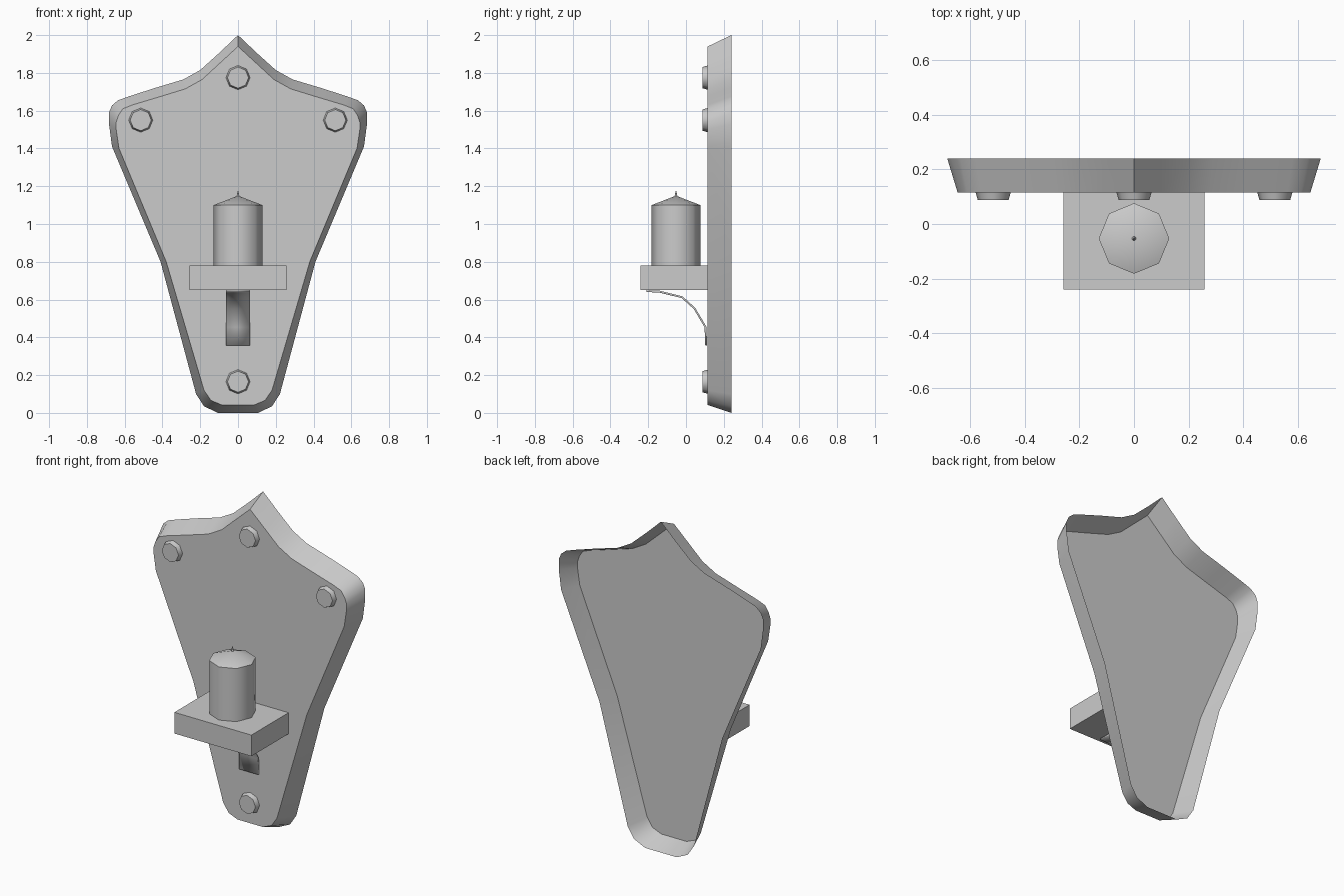
import bpy
import bmesh
import math
from mathutils import Matrix, Vector

cube = bpy.data.objects.get("Cube")
if cube:
    bpy.data.objects.remove(cube, do_unlink=True)

grey = bpy.data.materials.new("light_grey")
grey.use_nodes = True
colour = (0.6, 0.6, 0.6, 1)
grey.diffuse_color = colour
grey.node_tree.nodes["Principled BSDF"].inputs["Base Color"].default_value = colour

FRONT, BACK = 0.115, 0.24


def finish(name, bm):
    mesh = bpy.data.meshes.new(name)
    bm.to_mesh(mesh)
    bm.free()
    mesh.materials.append(grey)
    obj = bpy.data.objects.new(name, mesh)
    bpy.context.collection.objects.link(obj)
    bpy.ops.object.select_all(action='DESELECT')
    obj.select_set(True)
    bpy.context.view_layer.objects.active = obj
    bpy.ops.object.shade_smooth_by_angle(angle=math.radians(50))
    return obj


def frustum(bm, r1, r2, depth, matrix):
    # eight-sided solid whose base sits at the matrix origin
    bmesh.ops.create_cone(bm, cap_ends=True, segments=8, radius1=r1, radius2=r2,
                          depth=depth,
                          matrix=matrix @ Matrix.Translation((0, 0, depth / 2)))


# Wall plate: a shield-shaped shell, flared toward its open back
rim = [(0, 2), (.10, 1.905), (.20, 1.815), (.29, 1.765), (.44, 1.72), (.58, 1.675),
       (.635, 1.655), (.667, 1.628), (.683, 1.59), (.683, 1.53), (.667, 1.41),
       (.41, .80), (.222, .10), (.18, .035), (.106, 0)]
face = [(0, 1.94), (.10, 1.848), (.19, 1.765), (.28, 1.715), (.42, 1.672), (.56, 1.63),
        (.61, 1.61), (.633, 1.575), (.645, 1.54), (.645, 1.50), (.63, 1.40),
        (.38, .80), (.18, .12), (.143, .066), (.085, .042)]


def mirrored(half):
    return half + [(-x, z) for x, z in reversed(half[1:])]


bm = bmesh.new()
front = [bm.verts.new((x, FRONT, z)) for x, z in mirrored(face)]
back = [bm.verts.new((x, BACK, z)) for x, z in mirrored(rim)]
bm.faces.new(front[::-1])
for i in range(len(front)):
    j = (i + 1) % len(front)
    bm.faces.new((front[i], front[j], back[j], back[i]))
finish("wall_plate", bm)

# Bolt heads
bolts = {"top": (0, 1.775), "bottom": (0, .165), "left": (.515, 1.55), "right": (-.515, 1.55)}
for side, (x, z) in bolts.items():
    bm = bmesh.new()
    frustum(bm, .064, .056, .028,
            Matrix.Translation((x, FRONT, z)) @ Matrix.Rotation(math.pi / 2, 4, 'X'))
    finish(side + "_bolt", bm)

# Shelf
bm = bmesh.new()
bmesh.ops.create_cube(bm, size=1, matrix=Matrix.Translation((0, (FRONT - .24) / 2, .715))
                      @ Matrix.Diagonal((.515, FRONT + .24, .128, 1)))
finish("shelf", bm)

# Candle with a shallow conical top, and its wick
axis = Matrix.Translation((0, -.053, 0))
bm = bmesh.new()
frustum(bm, .129, .129, .325, axis @ Matrix.Translation((0, 0, .775)))
top = max(bm.faces, key=lambda f: f.calc_center_median().z)
bmesh.ops.poke(bm, faces=[top], offset=0)
max(bm.verts, key=lambda v: (v.co.z > 1.09) - (v.co.xy - Vector((0, -.053))).length).co.z = 1.15
finish("candle", bm)

bm = bmesh.new()
frustum(bm, .01, .002, .04, axis @ Matrix.Translation((0, 0, 1.135)))
finish("wick", bm)

# Curved support strip under the shelf
path = [(-.21, .645), (-.14, .642), (-.02, .612), (.045, .553), (.103, .455), (.107, .357)]
bm = bmesh.new()
rows = [[bm.verts.new((x, y, z)) for x in (-.063, .063)] for y, z in path]
for a, b in zip(rows, rows[1:]):
    bm.faces.new((a[0], b[0], b[1], a[1]))
strip = finish("support_strip", bm)
solid = strip.modifiers.new("thickness", 'SOLIDIFY')
solid.thickness = .01
solid.offset = 0
